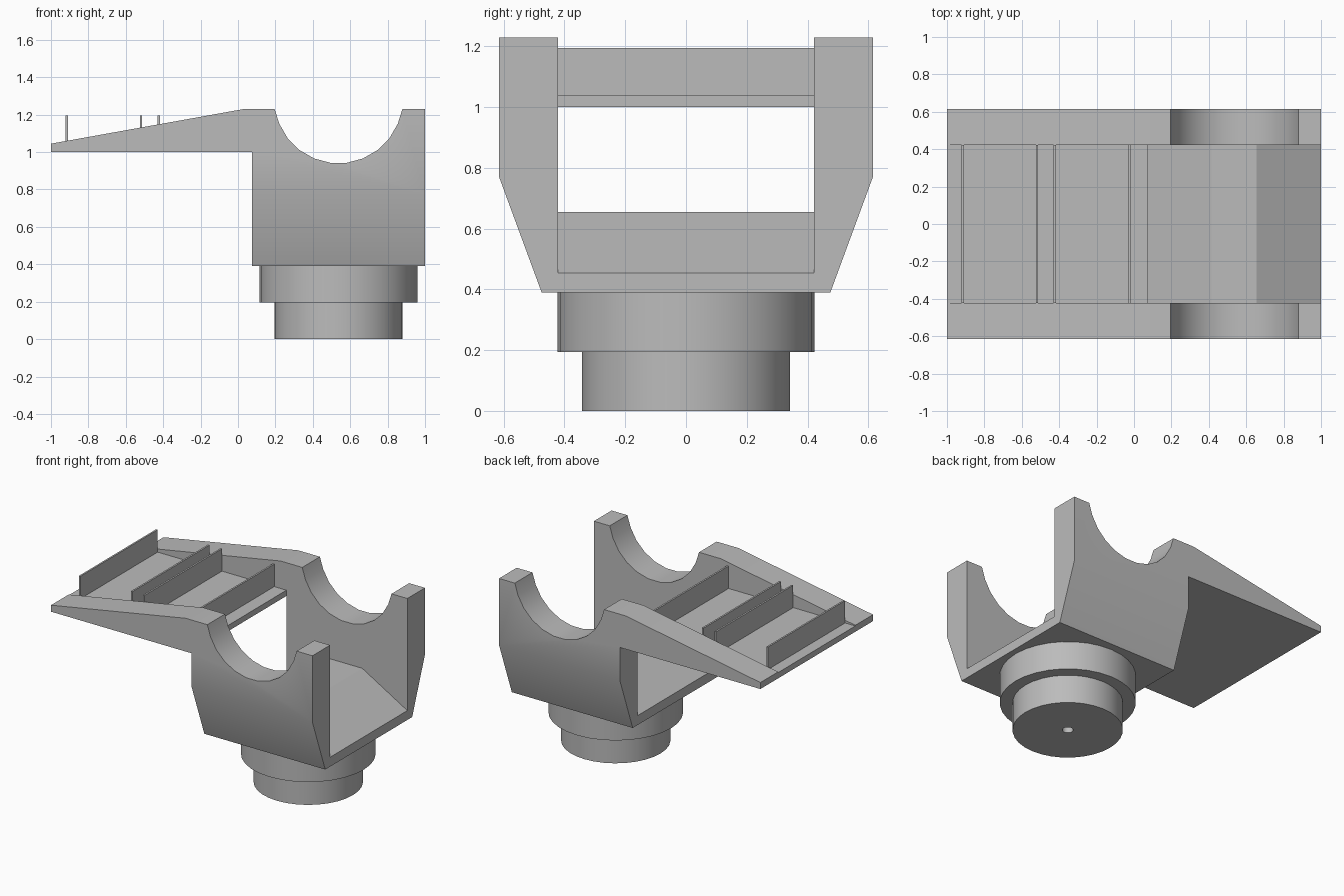
import bpy
import bmesh
import math
from mathutils import Vector

cube = bpy.data.objects.get("Cube")
if cube:
    bpy.data.objects.remove(cube, do_unlink=True)

grey = bpy.data.materials.new("plain_grey")
grey.use_nodes = True
grey.diffuse_color = (0.5, 0.5, 0.5, 1)
grey.node_tree.nodes["Principled BSDF"].inputs["Base Color"].default_value = (0.5, 0.5, 0.5, 1)

CENTRE = 0.5375      # x of the cradle and its base
INNER, OUTER = 0.422, 0.615
BLOCK_LEFT = 0.075
BOTTOM, ARM_Z, TOP = 0.39, 1.0, 1.23


def finish(name, bm):
    """Turn a bmesh into a shaded, coloured object."""
    bmesh.ops.recalc_face_normals(bm, faces=bm.faces)
    mesh = bpy.data.meshes.new(name)
    bm.to_mesh(mesh)
    bm.free()
    mesh.materials.append(grey)
    obj = bpy.data.objects.new(name, mesh)
    bpy.context.collection.objects.link(obj)
    bpy.ops.object.select_all(action='DESELECT')
    obj.select_set(True)
    bpy.context.view_layer.objects.active = obj
    bpy.ops.object.shade_smooth_by_angle(angle=math.radians(30))
    return obj


def prism(profile, y0, y1):
    """Extrude an x-z profile along y."""
    bm = bmesh.new()
    face = bm.faces.new([bm.verts.new((x, y0, z)) for x, z in profile])
    grown = bmesh.ops.extrude_face_region(bm, geom=[face])["geom"]
    verts = [v for v in grown if isinstance(v, bmesh.types.BMVert)]
    bmesh.ops.translate(bm, verts=verts, vec=(0, y1 - y0, 0))
    return bm


# Side walls: ramped arm, round saddle cut-out and chamfered lower flank
radius, saddle_z = 0.343, 1.283
saddle = [(CENTRE + radius * math.sin(a), saddle_z - radius * math.cos(a))
          for a in (math.radians(-67.5 + 15 * i) for i in range(10))]
wall_profile = [(-1, ARM_Z), (-1, 1.045), (0.03, TOP), (0.196, TOP), *saddle,
                (0.879, TOP), (1, TOP), (1, BOTTOM), (BLOCK_LEFT, BOTTOM), (BLOCK_LEFT, ARM_Z)]
bm = prism(wall_profile, INNER, OUTER)
cut = bmesh.ops.bisect_plane(
    bm, geom=bm.verts[:] + bm.edges[:] + bm.faces[:], clear_outer=True,
    plane_co=Vector((0, OUTER, 0.77)), plane_no=Vector((0, 0.38, -0.14)))
edges = [e for e in cut["geom_cut"] if isinstance(e, bmesh.types.BMEdge)]
bmesh.ops.holes_fill(bm, edges=edges)
walls = finish("side_walls", bm)
mirror = walls.modifiers.new("other_side", 'MIRROR')
mirror.use_axis = (False, True, False)

# Cradle floor with a flat-topped hump
floor_profile = [(BLOCK_LEFT, BOTTOM), (BLOCK_LEFT, 0.455), (0.415, 0.655),
                 (0.655, 0.655), (1, 0.455), (1, BOTTOM)]
finish("cradle_floor", prism(floor_profile, -INNER, INNER))

# Arm plate and its upright slats
plate = [(-1, ARM_Z), (-1, 1.04), (BLOCK_LEFT, 1.04), (BLOCK_LEFT, ARM_Z)]
finish("arm_plate", prism(plate, -INNER, INNER))
for i, x in enumerate((-0.916, -0.519, -0.424, -0.024)):
    slat = [(x - 0.006, 1.03), (x - 0.006, 1.195), (x + 0.006, 1.195), (x + 0.006, 1.03)]
    finish(f"slat_{i + 1}", prism(slat, -INNER, INNER))

# Stepped round base with a small blind hole underneath
base_profile = [(0, 0.195), (0.034, 0.195), (0.034, 0), (radius, 0),
                (radius, 0.195), (0.4225, 0.195), (0.4225, BOTTOM), (0, BOTTOM)]
bm = bmesh.new()
ring = [bm.verts.new((CENTRE + r, 0, z)) for r, z in base_profile]
path = [bm.edges.new(pair) for pair in zip(ring, ring[1:])]
bmesh.ops.spin(bm, geom=ring + path, cent=(CENTRE, 0, 0), axis=(0, 0, 1),
               angle=math.tau, steps=32)
bmesh.ops.remove_doubles(bm, verts=bm.verts, dist=0.0005)
finish("round_base", bm)
